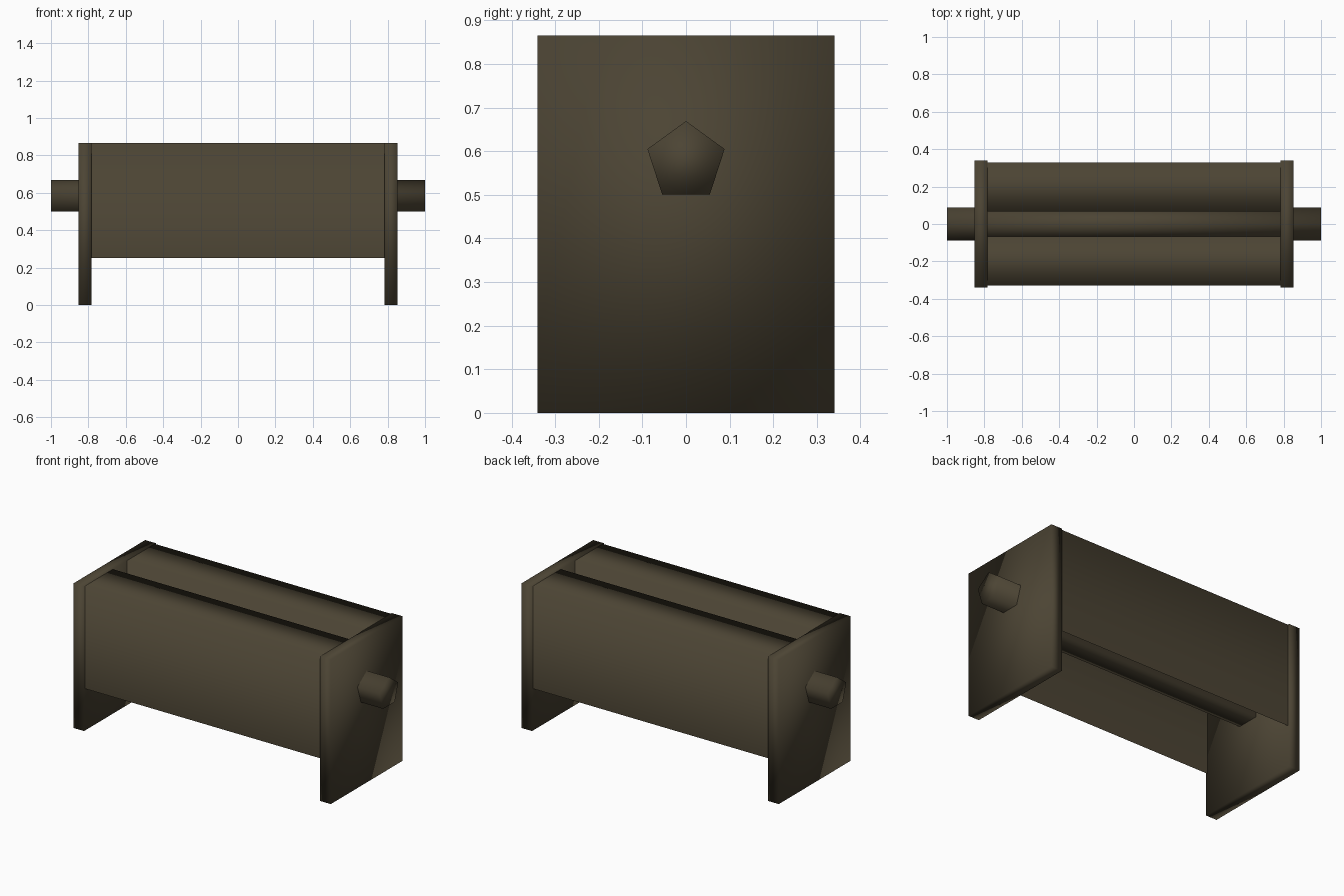
import bpy, math

if "Cube" in bpy.data.objects:
    bpy.data.objects.remove(bpy.data.objects["Cube"])

wood = bpy.data.materials.new("dark_olive_wood")
wood.diffuse_color = (0.072, 0.058, 0.034, 1)
wood.use_nodes = True
wood.node_tree.nodes["Principled BSDF"].inputs["Base Color"].default_value = wood.diffuse_color


def extrude_profile(name, profile, x0, x1, closed):
    """Sweep a (y, z) profile along x; a closed profile also gets end caps."""
    n = len(profile)
    verts = [(x, y, z) for x in (x0, x1) for y, z in profile]
    faces = [(i, n + i, n + (i + 1) % n, (i + 1) % n)
             for i in range(n if closed else n - 1)]
    if closed:
        faces += [tuple(range(n)), tuple(reversed(range(n, 2 * n)))]
    mesh = bpy.data.meshes.new(name)
    mesh.from_pydata(verts, [], faces)
    mesh.materials.append(wood)
    for p in mesh.polygons:
        p.use_smooth = True
    obj = bpy.data.objects.new(name, mesh)
    bpy.context.collection.objects.link(obj)
    return obj


# Upright end boards
board = [(0.34, 0), (0.34, 0.865), (-0.34, 0.865), (-0.34, 0)]
extrude_profile("left_end_board", board, -0.853, -0.782, True)
extrude_profile("right_end_board", board, 0.782, 0.853, True)

# Folded body: side panels, top lips and the central slot channel
half = [(0.33, 0.25), (0.33, 0.865), (0.067, 0.865), (0.067, 0.42)]
body = half + [(-y, z) for y, z in reversed(half)]
extrude_profile("slotted_body", body, -0.782, 0.782, False)

# Five-sided axle through both end boards
R, zc = 0.093, 0.576
axle = [(-R * math.sin(math.tau * i / 5), zc + R * math.cos(math.tau * i / 5))
        for i in range(5)]
extrude_profile("axle", axle[::-1], -1, 1, True)
